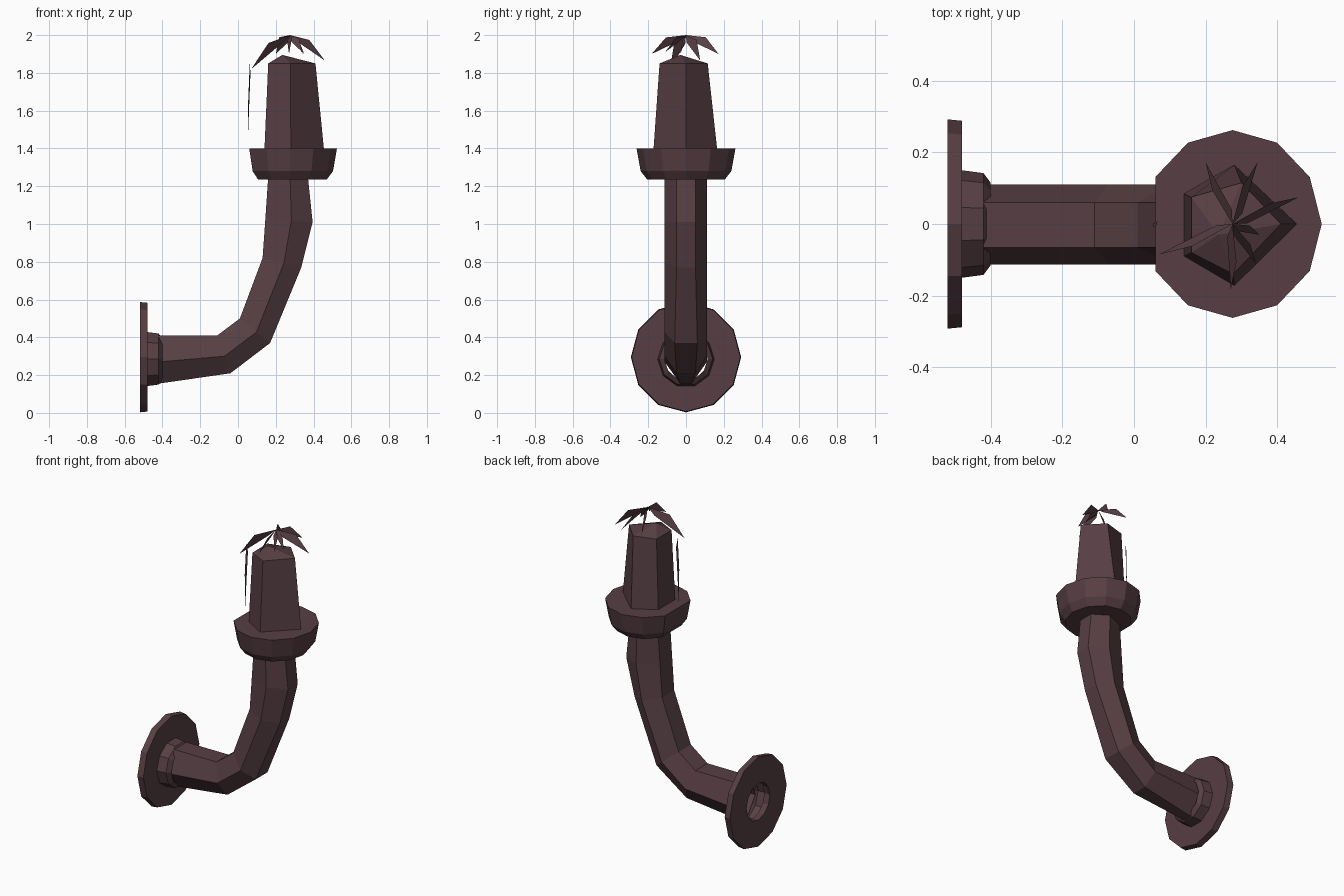
import bpy, bmesh
from math import cos, sin, radians
from mathutils import Vector

cube = bpy.data.objects.get("Cube")
if cube:
    bpy.data.objects.remove(cube, do_unlink=True)

iron = bpy.data.materials.new("dark mauve iron")
iron.use_nodes = True
colour = (0.095, 0.049, 0.057, 1)
iron.diffuse_color = colour
bsdf = iron.node_tree.nodes["Principled BSDF"]
bsdf.inputs["Base Color"].default_value = colour
bsdf.inputs["Roughness"].default_value = 0.8


def finish(name, bm, recalc=True):
    if recalc:
        bmesh.ops.recalc_face_normals(bm, faces=bm.faces)
    mesh = bpy.data.meshes.new(name)
    bm.to_mesh(mesh)
    bm.free()
    mesh.materials.append(iron)
    obj = bpy.data.objects.new(name, mesh)
    bpy.context.collection.objects.link(obj)
    return obj


def loft(name, rings, cap_start=False, cap_end=False, loop=False):
    """Skin matching rings of points with flat faces."""
    bm = bmesh.new()
    rows = [[bm.verts.new(p) for p in ring] for ring in rings]
    pairs = list(zip(rows, rows[1:]))
    if loop:
        pairs.append((rows[-1], rows[0]))
    for a, b in pairs:
        n = len(a)
        for i in range(n):
            j = (i + 1) % n
            bm.faces.new((a[i], a[j], b[j], b[i]))
    if cap_start:
        bm.faces.new(rows[0][::-1])
    if cap_end:
        bm.faces.new(rows[-1])
    return finish(name, bm)


def wall_ring(x, r, n, z):
    return [(x, r * cos(radians(360 * i / n)), z + r * sin(radians(360 * i / n)))
            for i in range(n)]


# Wall plate: a flat ring, open in the middle
loft("wall_plate", [wall_ring(x, r, 12, 0.295) for x, r in
     ((-0.52, 0.12), (-0.52, 0.292), (-0.48, 0.288), (-0.48, 0.12))], loop=True)

# Collar between plate and arm
loft("arm_collar", [wall_ring(x, r, 10, 0.285) for x, r in
     ((-0.515, 0.12), (-0.48, 0.15), (-0.42, 0.142), (-0.40, 0.115))])

# Curved arm: inner point, outer point and outer half width of each section
sections = [((-0.42, 0.41), (-0.42, 0.155), 0.03),
            ((-0.11, 0.41), (-0.04, 0.21), 0.05),
            ((0.01, 0.50), (0.17, 0.37), 0.06),
            ((0.13, 0.82), (0.335, 0.77), 0.05),
            ((0.145, 1.03), (0.395, 1.01), 0.05),
            ((0.16, 1.25), (0.37, 1.25), 0.05)]
rings = []
for inner, outer, half in sections:
    a, b = Vector(inner), Vector(outer)
    m = a.lerp(b, 0.55)
    rings.append([(a.x, 0.06, a.y), (m.x, 0.11, m.y), (b.x, half, b.y),
                  (b.x, -half, b.y), (m.x, -0.113, m.y), (a.x, -0.065, a.y)])
loft("curved_arm", rings, cap_end=True)

# Cup: twelve-sided with one corner cut off toward the wall
angles = [radians(30 * i) for i in range(12) if i != 6]
loft("lamp_cup", [[(0.275 + r * 0.95 * cos(t), r * sin(t), z) for t in angles]
     for z, r in ((1.235, 0.205), (1.28, 0.24), (1.40, 0.262))], True, True)

# Tapered lamp body with a low peak
base = [(0.455, 0), (0.28, 0.165), (0.14, 0.085), (0.14, -0.09), (0.28, -0.172)]
top = [(0.41, 0), (0.30, 0.115), (0.16, 0.075), (0.16, -0.08), (0.277, -0.14)]
body = loft("lamp_body", [[(x, y, 1.395) for x, y in base],
                          [(x, y, 1.85) for x, y in top]], True, True)
bm = bmesh.new()
bm.from_mesh(body.data)
lid = max(bm.faces, key=lambda f: f.calc_center_median().z)
peak = bmesh.ops.poke(bm, faces=[lid])["verts"][0]
peak.co = (0.235, -0.03, 1.895)
bm.to_mesh(body.data)
bm.free()

# Crown of thin drooping leaves
apex = Vector((0.275, 0, 2.0))
tips = [(0.46, 0.075, 1.865), (0.345, 0.172, 1.90), (0.2, 0.172, 1.90),
        (0.07, -0.085, 1.82), (0.27, -0.182, 1.90), (0.34, -0.11, 1.91),
        (0.35, -0.03, 1.90)]
bm = bmesh.new()
for tip in map(Vector, tips):
    side = Vector((apex.y - tip.y, tip.x - apex.x, 0)).normalized() * 0.014
    ridge = apex.lerp(tip, 0.58) + Vector((0, 0, 0.055)) * (tip - apex).length / 0.25
    under = apex.lerp(tip, 0.2) - Vector((0, 0, 0.01))
    points = (apex, ridge + side, tip, under - side)
    bm.faces.new([bm.verts.new(p) for p in points])
finish("crown_leaves", bm, False)

# Thin hanging sliver beside the body
bm = bmesh.new()
sliver = ((0.062, -0.004, 1.85), (0.066, 0.008, 1.80), (0.052, 0, 1.44), (0.054, -0.008, 1.65))
bm.faces.new([bm.verts.new(p) for p in sliver])
finish("hanging_sliver", bm, False)
